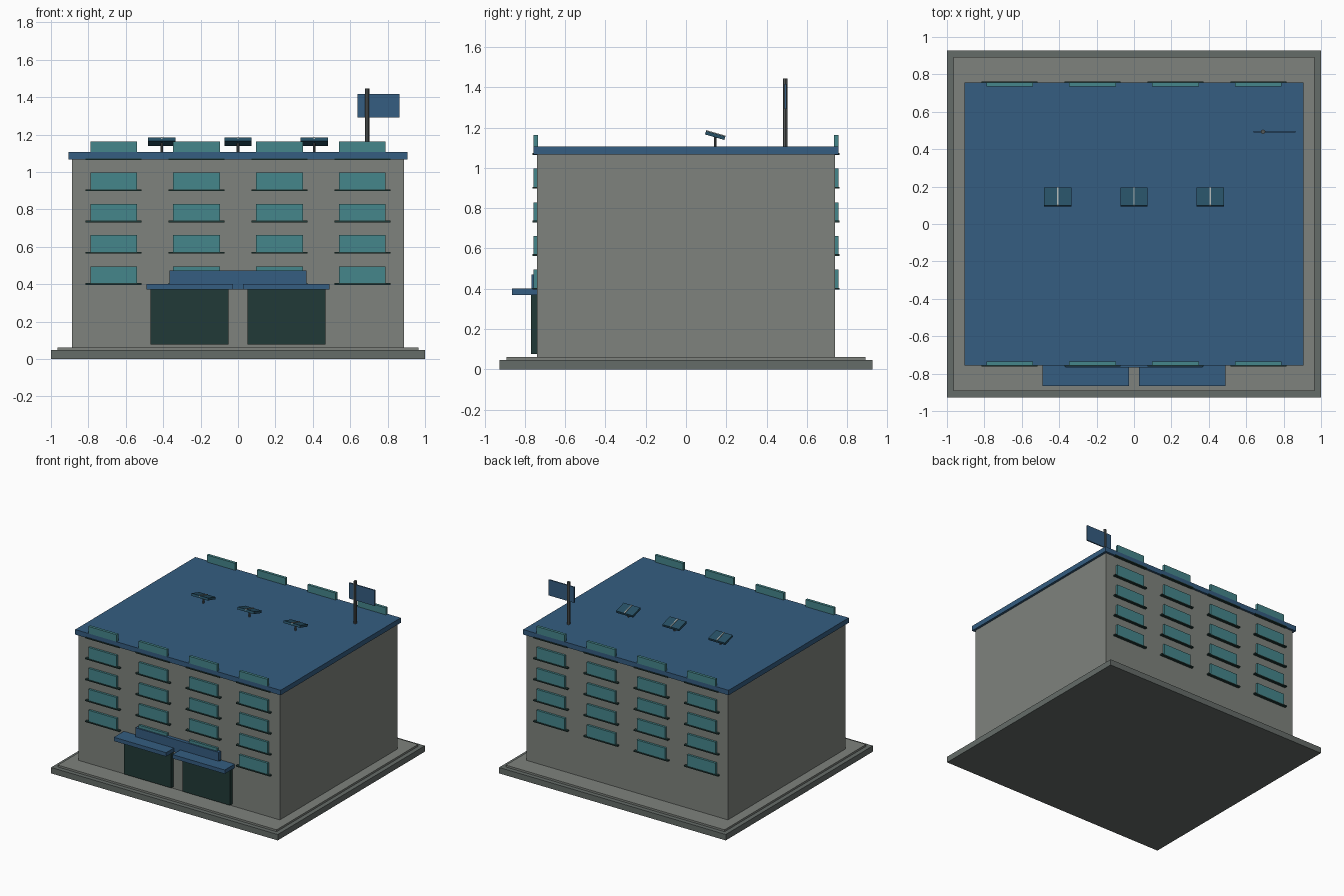
import bpy
from math import radians

if "Cube" in bpy.data.objects:
    bpy.data.objects.remove(bpy.data.objects["Cube"])


def material(name, color):
    m = bpy.data.materials.new(name)
    m.diffuse_color = (*color, 1)
    m.use_nodes = True
    m.node_tree.nodes["Principled BSDF"].inputs["Base Color"].default_value = m.diffuse_color
    return m


CONCRETE = material("concrete", (0.21, 0.225, 0.205))
PAVING = material("paving", (0.13, 0.15, 0.14))
BLUE = material("blue", (0.035, 0.11, 0.22))
GLASS = material("glass", (0.06, 0.24, 0.26))
DARK = material("dark", (0.015, 0.042, 0.038))
PANEL = material("panel", (0.02, 0.08, 0.13))
METAL = material("metal", (0.09, 0.10, 0.10))
STRIP = material("strip", (0.4, 0.43, 0.42))


def box(name, x, y, z, mat, tilt=0):
    """Box from (min, max) ranges on each axis."""
    bpy.ops.mesh.primitive_cube_add(
        size=1, location=[(a + b) / 2 for a, b in (x, y, z)])
    ob = bpy.context.object
    ob.name = name
    ob.scale = [b - a for a, b in (x, y, z)]
    ob.rotation_euler.x = tilt
    ob.data.materials.append(mat)
    return ob


def post(name, x, y, z, r, mat):
    bpy.ops.mesh.primitive_cylinder_add(
        vertices=8, radius=r, depth=z[1] - z[0], location=(x, y, sum(z) / 2))
    ob = bpy.context.object
    ob.name = name
    ob.data.materials.append(mat)


# Plinth, walls and roof
box("plinth", (-1, 1), (-0.927, 0.927), (0, 0.047), PAVING)
box("pavement", (-0.965, 0.965), (-0.892, 0.892), (0.047, 0.062), CONCRETE)
box("walls", (-0.888, 0.888), (-0.74, 0.74), (0.062, 1.067), CONCRETE)
box("roof", (-0.906, 0.906), (-0.757, 0.757), (1.067, 1.107), BLUE)

# Windows with sills, front and back
for side in (-1, 1):
    for row in range(5):
        z = 0.405 + row * 0.167
        for col in range(4):
            x = (col - 1.5) * 0.4433
            y = sorted((side * 0.735, side * 0.757))
            box("window", (x - 0.125, x + 0.125), y, (z, z + 0.09), GLASS)
            y = sorted((side * 0.735, side * 0.762))
            box("window_sill", (x - 0.15, x + 0.15), y, (z - 0.009, z), DARK)

# Entrance doors, canopies and fascia board
for s in (-1, 1):
    box("door", sorted((s * 0.05, s * 0.468)), (-0.77, -0.735), (0.077, 0.37), DARK)
    box("canopy", sorted((s * 0.028, s * 0.489)), (-0.865, -0.735), (0.37, 0.401), BLUE)
box("entrance_fascia", (-0.367, 0.367), (-0.768, -0.735), (0.37, 0.472), BLUE)

# Tilted solar panels on posts
for x in (-0.407, 0, 0.407):
    post("panel_post", x, 0.145, (1.1, 1.16), 0.007, METAL)
    box("solar_panel", (x - 0.073, x + 0.073), (0.095, 0.195),
        (1.152, 1.170), PANEL, radians(-16))
    box("panel_divider", (x - 0.004, x + 0.004), (0.097, 0.197),
        (1.162, 1.174), STRIP, radians(-16))

# Flag on the roof
post("flag_pole", 0.69, 0.493, (1.1, 1.445), 0.012, METAL)
box("flag", (0.638, 0.863), (0.488, 0.498), (1.292, 1.417), BLUE)
